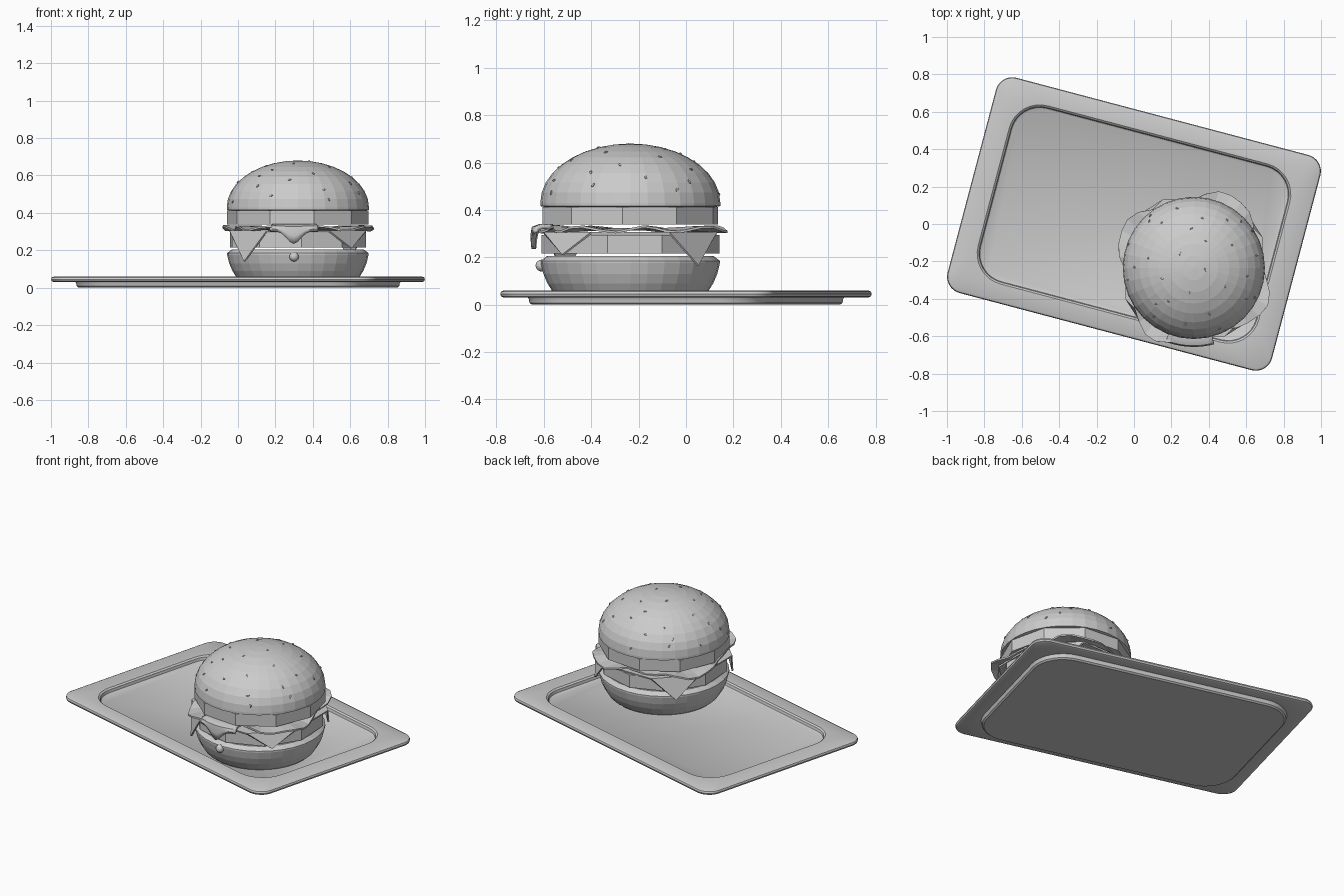
import bpy, bmesh, math, random
from math import sin, cos, pi, radians
from mathutils import Vector

if "Cube" in bpy.data.objects:
    bpy.data.objects.remove(bpy.data.objects["Cube"])

random.seed(4)
CX, CY = 0.32, -0.235


def make(name, bm, loc=(0, 0, 0), rot=0, smooth=False):
    bmesh.ops.recalc_face_normals(bm, faces=bm.faces)
    me = bpy.data.meshes.new(name)
    bm.to_mesh(me)
    bm.free()
    ob = bpy.data.objects.new(name, me)
    bpy.context.collection.objects.link(ob)
    ob.location = loc
    ob.rotation_euler.z = rot
    if smooth:
        bpy.ops.object.select_all(action='DESELECT')
        bpy.context.view_layer.objects.active = ob
        ob.select_set(True)
        bpy.ops.object.shade_smooth_by_angle(angle=radians(35))
    return ob


def loft(loops):
    """Skin a stack of closed loops and cap both ends."""
    bm = bmesh.new()
    rows = [[bm.verts.new(p) for p in lp] for lp in loops]
    n = len(rows[0])
    for a, b in zip(rows, rows[1:]):
        for i in range(n):
            bm.faces.new((a[i], a[(i + 1) % n], b[(i + 1) % n], b[i]))
    bm.faces.new(rows[0])
    bm.faces.new(rows[-1])
    return bm


def ring(r, z, n, phase=0.0):
    return [(r * cos(phase + 2 * pi * i / n), r * sin(phase + 2 * pi * i / n), z) for i in range(n)]


def round_rect(hx, hy, r, z, seg=8):
    pts = []
    for k, (sx, sy) in enumerate(((1, 1), (-1, 1), (-1, -1), (1, -1))):
        for i in range(seg + 1):
            a = (k + i / seg) * pi / 2
            pts.append((sx * (hx - r) + r * cos(a), sy * (hy - r) + r * sin(a), z))
    return pts


# Serving tray with a rolled rim and sunken floor
tray = [(.752, .469, .145, .03), (.762, .479, .155, .036), (.766, .483, .159, .052),
        (.776, .493, .169, .06), (.882, .58, .075, .06), (.893, .591, .086, .055),
        (.897, .595, .09, .045), (.893, .591, .086, .035), (.882, .58, .075, .03),
        (.806, .523, .199, .03), (.802, .519, .195, .022), (.80, .517, .193, .008),
        (.79, .507, .183, 0)]
make("tray", loft([round_rect(*t) for t in tray]), rot=radians(-14.8), smooth=True)

# Bottom bun
profile = [(.30, .03), (.325, .05), (.35, .09), (.367, .13), (.378, .175), (.378, .185), (.352, .205)]
make("bottom_bun", loft([ring(r, z, 32) for r, z in profile]), (CX, CY, 0))

# Patty and tomato slice, both ten-sided
make("patty", loft([ring(.376, z, 10, radians(-15)) for z in (.215, .295)]), (CX, CY, 0))
make("tomato", loft([ring(.38, z, 10, radians(-5)) for z in (.338, .412)]), (CX, CY, 0))

# Cheese slice with four folded corners
bm = bmesh.new()
h, c, z = .365, .165, .302
corners = [(1, -1, .21), (1, 1, .165), (-1, 1, .17), (-1, -1, .14)]
flat, flaps = [], []
for sx, sy, tip in corners:
    pair = [bm.verts.new((sx * c, sy * h, z)), bm.verts.new((sx * h, sy * c, z))]
    if sx * sy > 0:
        pair.reverse()
    flat += pair
    flaps.append((pair, bm.verts.new((sx * .285, sy * .285, tip))))
bm.faces.new(flat)
for (a, b), t in flaps:
    bm.faces.new((a, t, b))
cheese = make("cheese", bm, (CX, CY, 0))
mod = cheese.modifiers.new("thickness", 'SOLIDIFY')
mod.thickness = .01
mod.offset = 0

# Lettuce leaf with a ruffled edge
N = 40
bm = bmesh.new()
rows = []
for t in (.55, .85, 1):
    row = []
    for i in range(N):
        a = 2 * pi * i / N
        r = (.395 + .045 * cos(4 * (a - radians(150))) + .006 * sin(11 * a)) * t
        zz = .318 + (.012 * sin(9 * a) * t if t > .6 else 0)
        row.append(bm.verts.new((r * cos(a), r * sin(a), zz)))
    rows.append(row)
bm.faces.new(rows[0])
for a, b in zip(rows, rows[1:]):
    for i in range(N):
        bm.faces.new((a[i], a[(i + 1) % N], b[(i + 1) % N], b[i]))
lettuce = make("lettuce", bm, (CX, CY, 0))
mod = lettuce.modifiers.new("thickness", 'SOLIDIFY')
mod.thickness = .01
mod.offset = 0

# Sauce oozing over the front edge
bm = bmesh.new()
grid = []
for k in range(13):
    u = k / 6 - 1
    ang = radians(-93 + 18 * u)
    low = .305 - .07 * math.exp(-(u / .38) ** 2)
    path = [(.30, .324), (.385, .33), (.408, .322), (.412, (.322 + low) / 2), (.408, low)]
    grid.append([bm.verts.new((r * cos(ang), r * sin(ang), q)) for r, q in path])
for a, b in zip(grid, grid[1:]):
    for j in range(4):
        bm.faces.new((a[j], b[j], b[j + 1], a[j + 1]))
sauce = make("sauce", bm, (CX, CY, 0), smooth=True)
mod = sauce.modifiers.new("thickness", 'SOLIDIFY')
mod.thickness = .02
mod.offset = 0

# Sauce drop resting on the bottom bun
bm = bmesh.new()
bmesh.ops.create_uvsphere(bm, u_segments=12, v_segments=8, radius=.025)
make("sauce_drop", bm, (.30, CY - .375, .165), smooth=True)

# Domed top bun
BASE, R, H = .43, .38, .25
dome = [(.365, .413), (.38, .416)]
dome += [(R * cos(a), BASE + H * sin(a)) for a in (i * pi / 2 / 9 for i in range(9))]
dome.append((.004, BASE + H))
make("top_bun", loft([ring(r, q, 32) for r, q in dome]), (CX, CY, 0))

# Seeds scattered over the dome
bm = bmesh.new()
for i in range(34):
    s = 1 - (i + .5) / 38
    r = math.sqrt(1 - s * s)
    a = i * 2.39996 + random.uniform(-.3, .3)
    p = Vector((R * r * cos(a), R * r * sin(a), BASE + H * s))
    n = Vector((p.x / R ** 2, p.y / R ** 2, (p.z - BASE) / H ** 2)).normalized()
    q = n.to_track_quat('Z', 'Y').to_matrix()
    turn = random.uniform(0, pi)
    vs = bmesh.ops.create_icosphere(bm, subdivisions=1, radius=1)['verts']
    for v in vs:
        e = Vector((v.co.x * .011, v.co.y * .006, v.co.z * .005))
        e = Vector((e.x * cos(turn) - e.y * sin(turn), e.x * sin(turn) + e.y * cos(turn), e.z))
        v.co = p + q @ e
make("seeds", bm, (CX, CY, 0))
